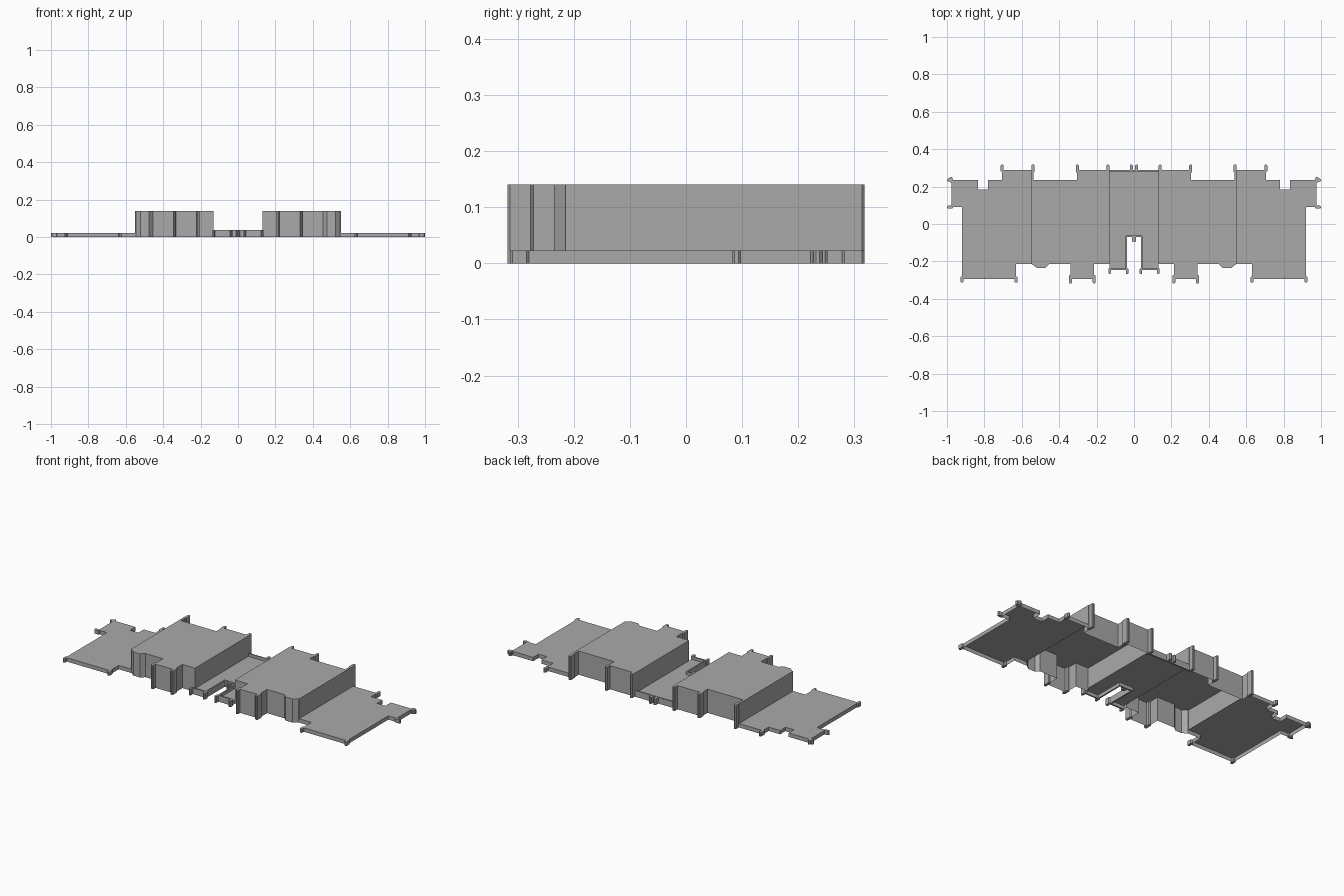
import bpy, bmesh, math

if "Cube" in bpy.data.objects:
    bpy.data.objects.remove(bpy.data.objects["Cube"])

WING_Z, BLOCK_Z, DECK_Z, RIM_Z = 0.023, 0.14, 0.02, 0.037

grey = bpy.data.materials.new("plain grey")
grey.diffuse_color = (0.4, 0.4, 0.4, 1)
grey.use_nodes = True
grey.node_tree.nodes["Principled BSDF"].inputs["Base Color"].default_value = grey.diffuse_color


def finish(name, bm):
    """Turn the right half into an object mirrored across x = 0."""
    mesh = bpy.data.meshes.new(name)
    bm.to_mesh(mesh)
    bm.free()
    mesh.materials.append(grey)
    ob = bpy.data.objects.new(name, mesh)
    bpy.context.collection.objects.link(ob)
    mod = ob.modifiers.new("mirror", 'MIRROR')
    mod.use_mirror_merge = True
    mod.merge_threshold = 0.0005


def shell(name, pts, top, low=None):
    """Roof plus outer walls, open below. low maps edge -> wall base (None = no wall)."""
    low = low or {}
    bm = bmesh.new()
    roof = [bm.verts.new((x, y, top)) for x, y in pts]
    bm.faces.new(roof)
    n = len(pts)
    for i in range(n):
        j = (i + 1) % n
        base = low.get(i, 0)
        if base is None:
            continue
        a = bm.verts.new((*pts[i], base))
        b = bm.verts.new((*pts[j], base))
        bm.faces.new((a, b, roof[j], roof[i]))
    bmesh.ops.remove_doubles(bm, verts=bm.verts, dist=0.0001)
    finish(name, bm)


def prism(bm, pts, z0, z1):
    lo = [bm.verts.new((x, y, z0)) for x, y in pts]
    hi = [bm.verts.new((x, y, z1)) for x, y in pts]
    bm.faces.new(hi)
    bm.faces.new(lo[::-1])
    for i in range(len(pts)):
        j = (i + 1) % len(pts)
        bm.faces.new((lo[i], lo[j], hi[j], hi[i]))


def posts(name, spots, top):
    """Slim posts with rounded ends: (x, y, half width, half length)."""
    bm = bmesh.new()
    for x, y, rx, ry in spots:
        r = min(rx, ry)
        ring = []
        for k in range(8):
            a = math.radians(22.5 + 45 * k)
            c, s = math.cos(a), math.sin(a)
            ring.append((x + r * c * 1.08 + math.copysign(rx - r, c),
                         y + r * s * 1.08 + math.copysign(ry - r, s)))
        prism(bm, ring, 0, top)
    finish(name, bm)


# Low side wings
shell("wing", [(.55, -.215), (.63, -.215), (.63, -.295), (.92, -.295), (.92, .09),
               (.975, .09), (.975, .235), (.835, .235), (.835, .185), (.78, .185),
               (.78, .235), (.705, .235), (.705, .29), (.55, .29)],
      WING_Z, {13: None})

# Tall blocks
shell("tall_block", [(.13, -.215), (.213, -.215), (.213, -.295), (.34, -.295),
                     (.34, -.215), (.455, -.215), (.475, -.235), (.52, -.235),
                     (.545, -.215), (.55, -.215), (.55, .29), (.537, .29),
                     (.537, .235), (.305, .235), (.305, .29), (.13, .29)],
      BLOCK_Z, {9: WING_Z, 15: DECK_Z})

# Low centre deck with a notch at the front
shell("centre_deck", [(0, -.07), (.037, -.07), (.037, -.245), (.13, -.245),
                      (.13, -.215), (.13, .29), (0, .29)],
      DECK_Z, {4: None, 6: None})

# Thin parapet round the deck
bm = bmesh.new()
for x0, y0, x1, y1 in [(0, -.07, .037, -.062), (.037, -.245, .045, -.062),
                       (.045, -.245, .13, -.237), (0, .282, .13, .29)]:
    prism(bm, [(x0, y0), (x1, y0), (x1, y1), (x0, y1)], 0, RIM_Z)
finish("deck_parapet", bm)

# Corner posts, by height
posts("tall_posts", [(.213, -.295, .008, .023), (.34, -.295, .008, .023),
                     (.14, .296, .008, .022), (.303, .296, .008, .022),
                     (.54, .296, .008, .022)], BLOCK_Z)
posts("deck_posts", [(.037, -.252, .007, .016), (.13, -.252, .007, .016),
                     (.014, .3, .008, .018), (.006, -.082, .005, .014)], RIM_Z)
posts("wing_posts", [(.63, -.297, .008, .017), (.92, -.297, .008, .017),
                     (.705, .298, .008, .02), (.983, .235, .016, .008),
                     (.978, .237, .008, .015), (.983, .09, .016, .008)], WING_Z)
